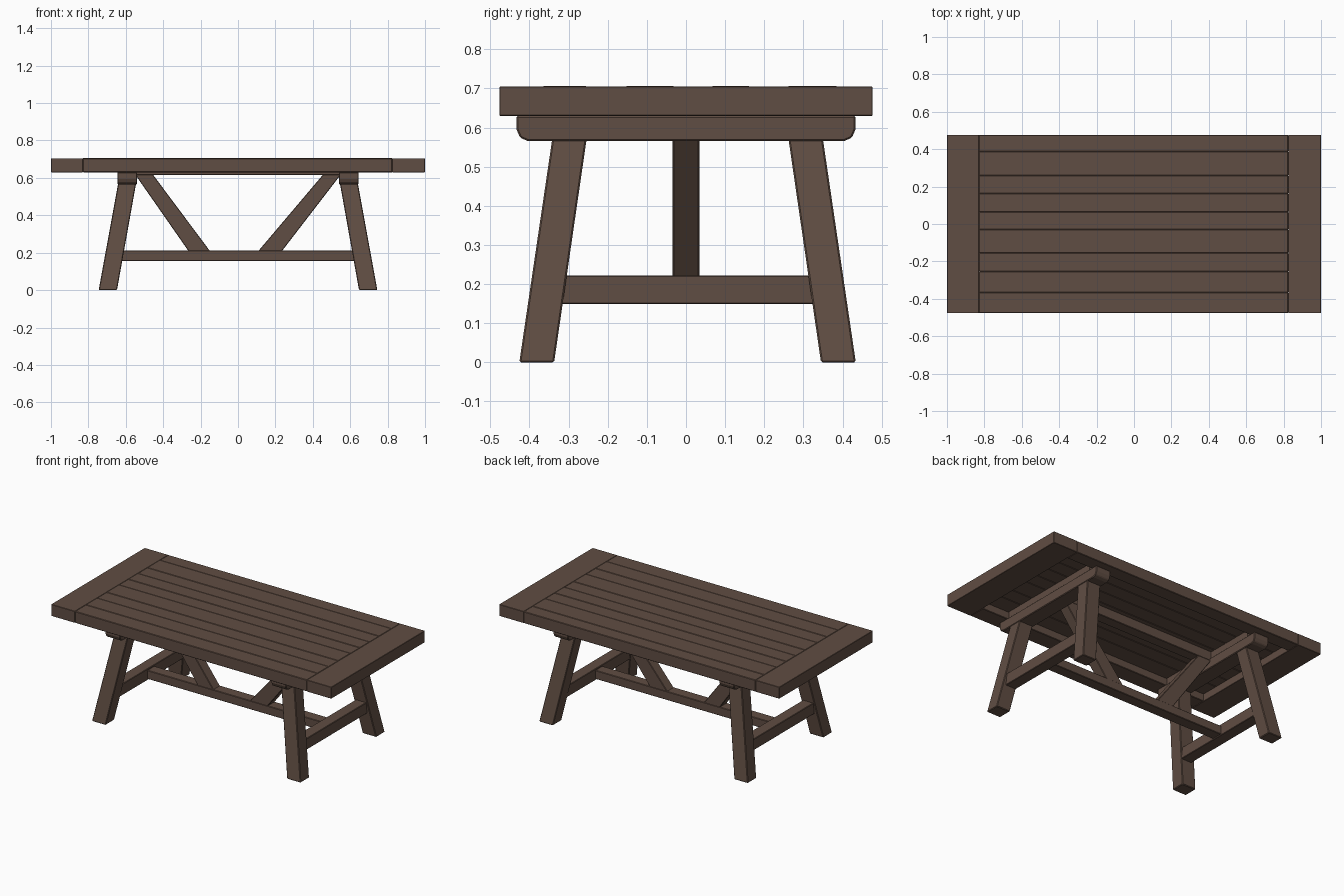
import bpy, bmesh
from mathutils import Vector

if "Cube" in bpy.data.objects:
    bpy.data.objects.remove(bpy.data.objects["Cube"])

wood = bpy.data.materials.new("dark brown wood")
wood.diffuse_color = (0.118, 0.075, 0.056, 1)
wood.use_nodes = True
wood.node_tree.nodes["Principled BSDF"].inputs["Base Color"].default_value = wood.diffuse_color


def finish(name, bm, bevel):
    bmesh.ops.recalc_face_normals(bm, faces=bm.faces)
    me = bpy.data.meshes.new(name)
    bm.to_mesh(me)
    bm.free()
    me.materials.append(wood)
    ob = bpy.data.objects.new(name, me)
    bpy.context.collection.objects.link(ob)
    if bevel:
        m = ob.modifiers.new("soft edge", 'BEVEL')
        m.width = bevel
        m.segments = 1
        m.limit_method = 'ANGLE'
    return ob


def loft(name, low, high, bevel=0.003):
    """Solid between two matching outlines."""
    bm = bmesh.new()
    a = [bm.verts.new(p) for p in low]
    b = [bm.verts.new(p) for p in high]
    bm.faces.new(a)
    bm.faces.new(b)
    n = len(a)
    for i in range(n):
        j = (i + 1) % n
        bm.faces.new((a[i], a[j], b[j], b[i]))
    return finish(name, bm, bevel)


def rect(x0, x1, y0, y1, z):
    return [(x0, y0, z), (x1, y0, z), (x1, y1, z), (x0, y1, z)]


def box(name, x0, x1, y0, y1, z0, z1, bevel=0.003):
    return loft(name, rect(x0, x1, y0, y1, z0), rect(x0, x1, y0, y1, z1), bevel)


# Table top: two thick end boards, thick outer planks, thinner inner planks
box("end_board_left", -1, -0.83, -0.477, 0.477, 0.63, 0.705, 0.002)
box("end_board_right", 0.825, 1, -0.477, 0.477, 0.63, 0.705, 0.002)
seams = [-0.477, -0.367, -0.253, -0.155, -0.03, 0.065, 0.163, 0.26, 0.387, 0.477]
for i, (y0, y1) in enumerate(zip(seams, seams[1:])):
    outer = i in (0, len(seams) - 2)
    box(f"top_plank_{i + 1}", -0.83, 0.825, y0, y1,
        0.63 if outer else 0.675, 0.705 + 0.001 * (i % 2), 0.003)

# Thin rail under the top
box("under_rail", -0.55, 0.55, -0.034, 0.034, 0.615, 0.68)

for s, side in ((-1, "left"), (1, "right")):
    # Cleat with rounded lower corners, running across the table
    prof = [(-0.433, 0.63), (-0.433, 0.595), (-0.424, 0.574), (-0.403, 0.565),
            (0.403, 0.565), (0.424, 0.574), (0.433, 0.595), (0.433, 0.63)]
    loft(f"cleat_{side}", [(s * 0.54, y, z) for y, z in prof],
         [(s * 0.645, y, z) for y, z in prof], 0.004)
    # Block joining the cleat to the recessed planks
    box(f"cleat_block_{side}", *sorted((s * 0.55, s * 0.635)), -0.36, 0.36, 0.625, 0.68, 0)

    # Splayed legs
    for t, end in ((-1, "front"), (1, "back")):
        o = 0.004
        low = [(s * x, t * y + o, 0) for x, y, _ in rect(0.647, 0.745, 0.341, 0.43, 0)]
        high = [(s * x, t * y + o, 0.57) for x, y, _ in rect(0.545, 0.641, 0.258, 0.346, 0)]
        loft(f"{end}_leg_{side}", low, high, 0.004)

    # Cross stretcher between the legs, ends cut to the leg splay
    c = sorted((s * 0.62, s * 0.695))
    loft(f"cross_stretcher_{side}", rect(*c, -0.335, 0.34, 0.149),
         rect(*c, -0.325, 0.33, 0.222))

    # Diagonal brace from the long stretcher up to the top
    b0, b1 = (0.147, 0.262) if s < 0 else (0.105, 0.232)
    loft(f"brace_{side}", rect(s * b0, s * b1, -0.034, 0.034, 0.205),
         rect(s * 0.455, s * 0.55, -0.034, 0.034, 0.618))

# Long stretcher
box("long_stretcher", -0.63, 0.63, -0.036, 0.036, 0.156, 0.212)
